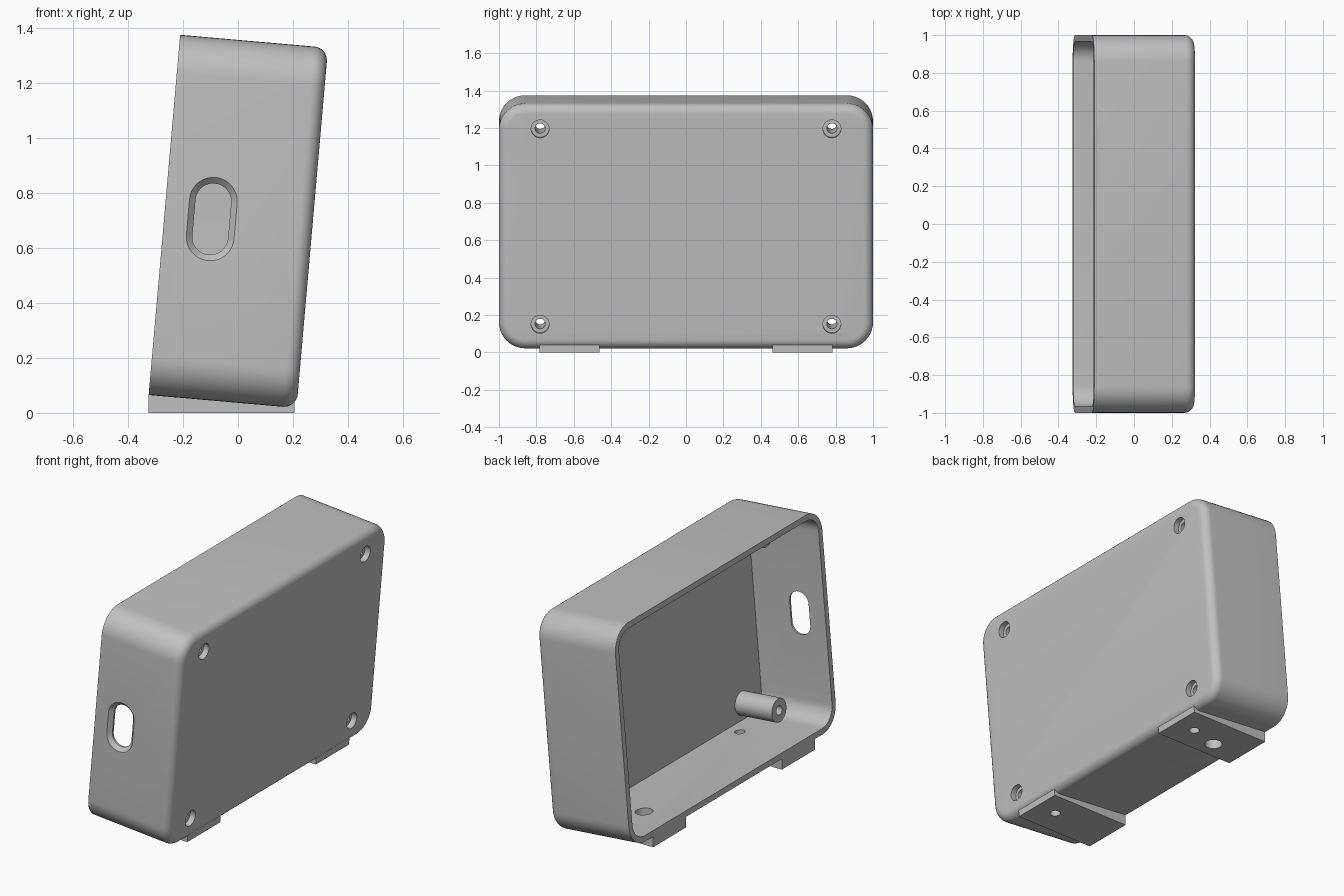
import bpy
import bmesh
from math import sin, cos, pi, radians
from mathutils import Matrix

cube = bpy.data.objects.get("Cube")
if cube:
    bpy.data.objects.remove(cube)

# Main sizes, in the tilted frame of the box (x = depth from the open face)
DEPTH, HEIGHT, HALF = 0.54, 1.315, 1.0
WALL, BACK, CORNER, FILLET = 0.035, 0.06, 0.14, 0.05
MID = HEIGHT / 2
TILT = Matrix.Translation((-0.325, 0, 0.065)) @ Matrix.Rotation(radians(5), 4, 'Y')

grey = bpy.data.materials.new("light grey plastic")
grey.use_nodes = True
colour = (0.53, 0.53, 0.53, 1)
grey.diffuse_color = colour
grey.node_tree.nodes["Principled BSDF"].inputs["Base Color"].default_value = colour


def rounded(hu, hv, r, cu=0, cv=0, n=10):
    """Outline of a rounded rectangle; a circle when hu = hv = r."""
    pts = []
    for q, (su, sv) in enumerate(((1, 1), (-1, 1), (-1, -1), (1, -1))):
        for i in range(n + 1):
            a = (q + i / n) * pi / 2
            pts.append((cu + su * (hu - r) + r * cos(a), cv + sv * (hv - r) + r * sin(a)))
    return pts


def loft(name, axis, sections, matrix=TILT):
    """Solid through (position, outline) sections stacked along an axis."""
    place = {'X': lambda t, u, v: (t, u, v),
             'Y': lambda t, u, v: (u, t, v),
             'Z': lambda t, u, v: (u, v, t)}[axis]
    bm = bmesh.new()
    rings = [[bm.verts.new(place(t, u, v)) for u, v in pts] for t, pts in sections]
    for a, b in zip(rings, rings[1:]):
        for i in range(len(a)):
            j = (i + 1) % len(a)
            bm.faces.new((a[i], a[j], b[j], b[i]))
    bm.faces.new(rings[0])
    bm.faces.new(rings[-1])
    bmesh.ops.remove_doubles(bm, verts=bm.verts, dist=1e-5)
    bmesh.ops.recalc_face_normals(bm, faces=bm.faces)
    bm.transform(matrix)
    mesh = bpy.data.meshes.new(name)
    bm.to_mesh(mesh)
    bm.free()
    mesh.materials.append(grey)
    obj = bpy.data.objects.new(name, mesh)
    bpy.context.collection.objects.link(obj)
    return obj


def activate(obj):
    bpy.ops.object.select_all(action='DESELECT')
    obj.select_set(True)
    bpy.context.view_layer.objects.active = obj


def cut(obj, cutters):
    activate(obj)
    for c in cutters:
        mod = obj.modifiers.new("cut", 'BOOLEAN')
        mod.operation, mod.solver, mod.object = 'DIFFERENCE', 'EXACT', c
        bpy.ops.object.modifier_apply(modifier=mod.name)


def box_ring(x, inset):
    return x, rounded(HALF - inset, MID - inset, CORNER - inset, 0, MID)


# Shell: inside, lip, outside, then the rounded edge of the closed face
sections = [box_ring(DEPTH - BACK, WALL), box_ring(0, WALL), box_ring(0, 0)]
for i in range(9):
    a = i / 8 * pi / 2
    sections.append(box_ring(DEPTH - FILLET * (1 - sin(a)), FILLET * (1 - cos(a))))
shell = loft("enclosure_shell", 'X', sections)

# Screw posts with counterbored holes through the closed face
posts, screw_cutters = [], []
for side, y in (("left", -0.78), ("right", 0.78)):
    for level, z in (("lower", 0.133), ("upper", HEIGHT - 0.133)):
        def circle(r):
            return rounded(r, r, r, y, z)
        posts.append(loft(f"{level}_{side}_screw_post", 'X',
                          [(0.23, circle(0.07)), (DEPTH - BACK + 0.01, circle(0.07))]))
        seat = DEPTH - 0.035
        screw_cutters.append(loft("screw_cutter", 'X', [
            (0.15, circle(0.027)), (seat, circle(0.027)),
            (seat, circle(0.048)), (DEPTH + 0.02, circle(0.048))]))

# Cable slot with a chamfered outer rim in the front end wall


def slot(grow):
    return rounded(0.065 + grow, 0.13 + grow, 0.065 + grow, 0.173, MID)


slot_cutter = loft("slot_cutter", 'Y', [(-HALF - 0.01, slot(0.032)),
                                        (-HALF + 0.022, slot(0)), (-HALF + 0.1, slot(0))])

# Wedge feet that level the tilted box
foot_profile = [(-0.325, 0), (0.205, 0)]
for x, z in ((0.531, 0.03), (0.006, 0.03), (0, 0)):
    p = TILT @ Matrix.Translation((x, 0, z)).to_translation()
    foot_profile.append((p.x, p.z))
feet = [loft(name, 'Y', [(y - 0.16, foot_profile), (y + 0.16, foot_profile)], Matrix())
        for name, y in (("front_foot", -0.622), ("back_foot", 0.622))]

# Holes drilled through the feet and the floor
drills = [loft("drill_cutter", 'Z', [(-0.05, rounded(r, r, r, x, y)),
                                     (0.16, rounded(r, r, r, x, y))], Matrix())
          for x, y, r in ((0.07, -0.62, 0.03), (0.07, 0.62, 0.03), (-0.115, 0.57, 0.05))]

cut(shell, screw_cutters + [slot_cutter] + drills)
for post, cutter in zip(posts, screw_cutters):
    cut(post, [cutter])
cut(feet[0], drills[:1])
cut(feet[1], drills[1:])
for c in screw_cutters + [slot_cutter] + drills:
    bpy.data.objects.remove(c)

for obj in [shell] + posts + feet:
    activate(obj)
    bpy.ops.object.shade_smooth_by_angle(angle=radians(30))
